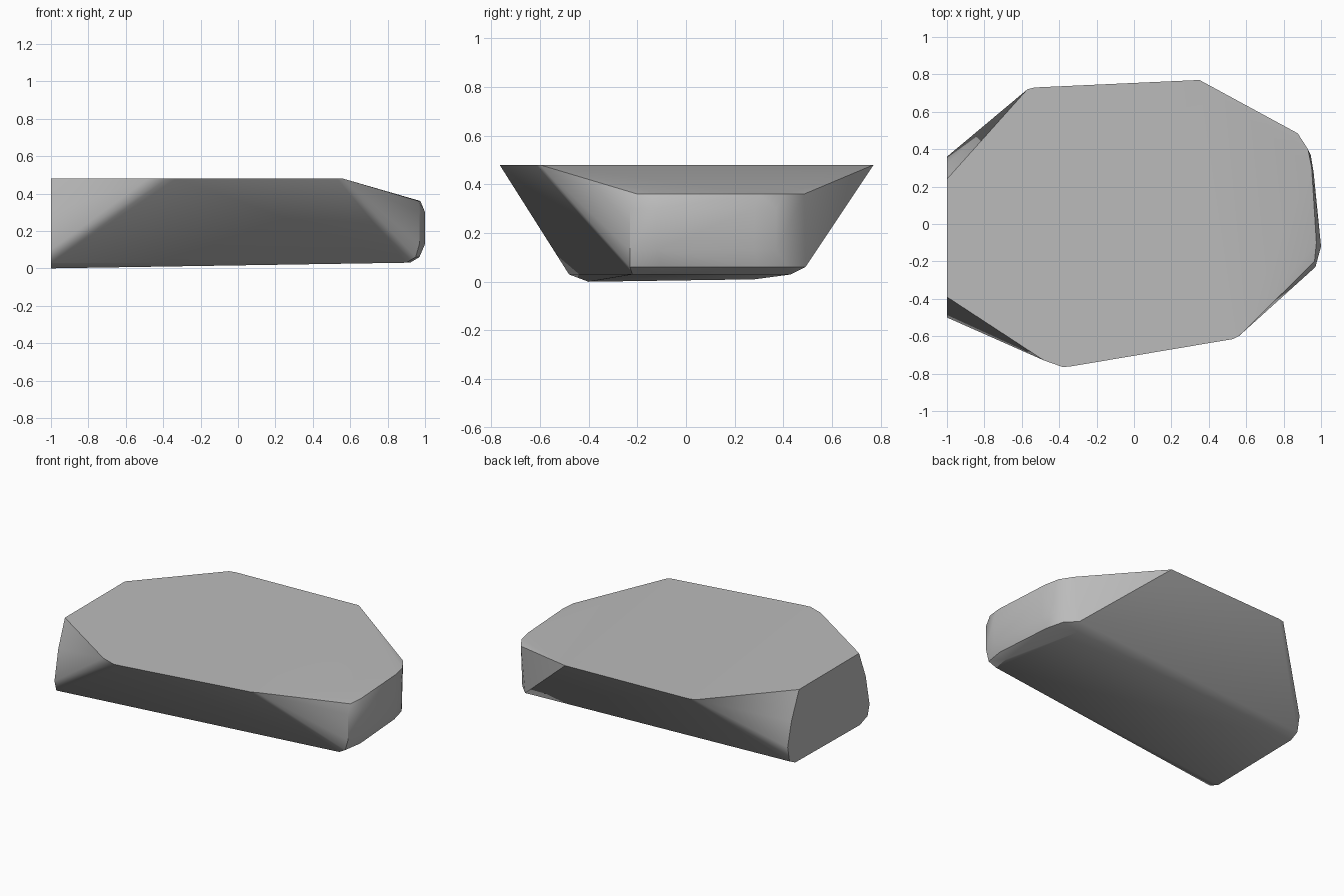
import bpy
import bmesh
import math

# Remove the default cube
default_cube = bpy.data.objects.get("Cube")
if default_cube:
    bpy.data.objects.remove(default_cube, do_unlink=True)


def make_material(name, colour):
    material = bpy.data.materials.new(name)
    material.use_nodes = True
    material.diffuse_color = colour
    shader = material.node_tree.nodes["Principled BSDF"]
    shader.inputs["Base Color"].default_value = colour
    return material


def level_points(outline, height):
    """Lift a flat outline to one height."""
    return [(x, y, height) for x, y in outline]


def cut_face_points(profile, x):
    """Stand a side profile up at one position along the stone."""
    return [(x, y, z) for y, z in profile]


def hull_object(name, points, material):
    """Wrap a set of corner points in a closed faceted shell."""
    mesh = bpy.data.meshes.new(name)
    shell = bmesh.new()
    for point in points:
        shell.verts.new(point)
    hull = bmesh.ops.convex_hull(shell, input=shell.verts[:])
    unused = [v for v in hull["geom_interior"] if isinstance(v, bmesh.types.BMVert)]
    bmesh.ops.delete(shell, geom=unused, context="VERTS")
    bmesh.ops.dissolve_limit(shell, angle_limit=math.radians(1),
                             verts=shell.verts[:], edges=shell.edges[:])
    bmesh.ops.recalc_face_normals(shell, faces=shell.faces[:])
    shell.to_mesh(mesh)
    shell.free()
    mesh.materials.append(material)
    stone = bpy.data.objects.new(name, mesh)
    bpy.context.collection.objects.link(stone)
    return stone


grey_stone = make_material("grey stone", (0.5, 0.5, 0.5, 1))

# Flat top of the slab
top_outline = [(-.57, .72), (-.53, .73), (.35, .77), (.56, -.6),
               (.53, -.615), (-.33, -.76), (-.38, -.765), (-.48, -.73)]

# Flat vertical cut at the right end
cut_profile = [(.24, .48), (.32, .3), (.36, .14), (.34, .04), (.28, .01),
               (-.4, 0), (-.48, .03), (-.5, .1), (-.46, .3), (-.39, .48)]

# Rounded left end: upper rim, blunt nose and lower rim
upper_rim = [(.965, -.2), (.975, -.1), (.95, .3), (.93, .4), (.875, .485)]
nose = [(.97, -.23), (1, -.12), (.96, .28), (.945, .37)]
lower_rim = [(.95, -.23), (.97, -.1), (.94, .3), (.91, .42), (.84, .49)]

# Underside corners at the left end
underside = [(.9, -.22), (.92, -.1), (.8, .43)]

corners = (level_points(top_outline, .48)
           + cut_face_points(cut_profile, -1)
           + level_points(upper_rim, .36)
           + level_points(nose, .3)
           + level_points(nose, .13)
           + level_points(lower_rim, .06)
           + level_points(underside, .03))

stone = hull_object("stone_slab", corners, grey_stone)

# Soften shallow facets while keeping the broken edges crisp
bpy.ops.object.select_all(action="DESELECT")
stone.select_set(True)
bpy.context.view_layer.objects.active = stone
bpy.ops.object.shade_smooth_by_angle(angle=math.radians(30))
